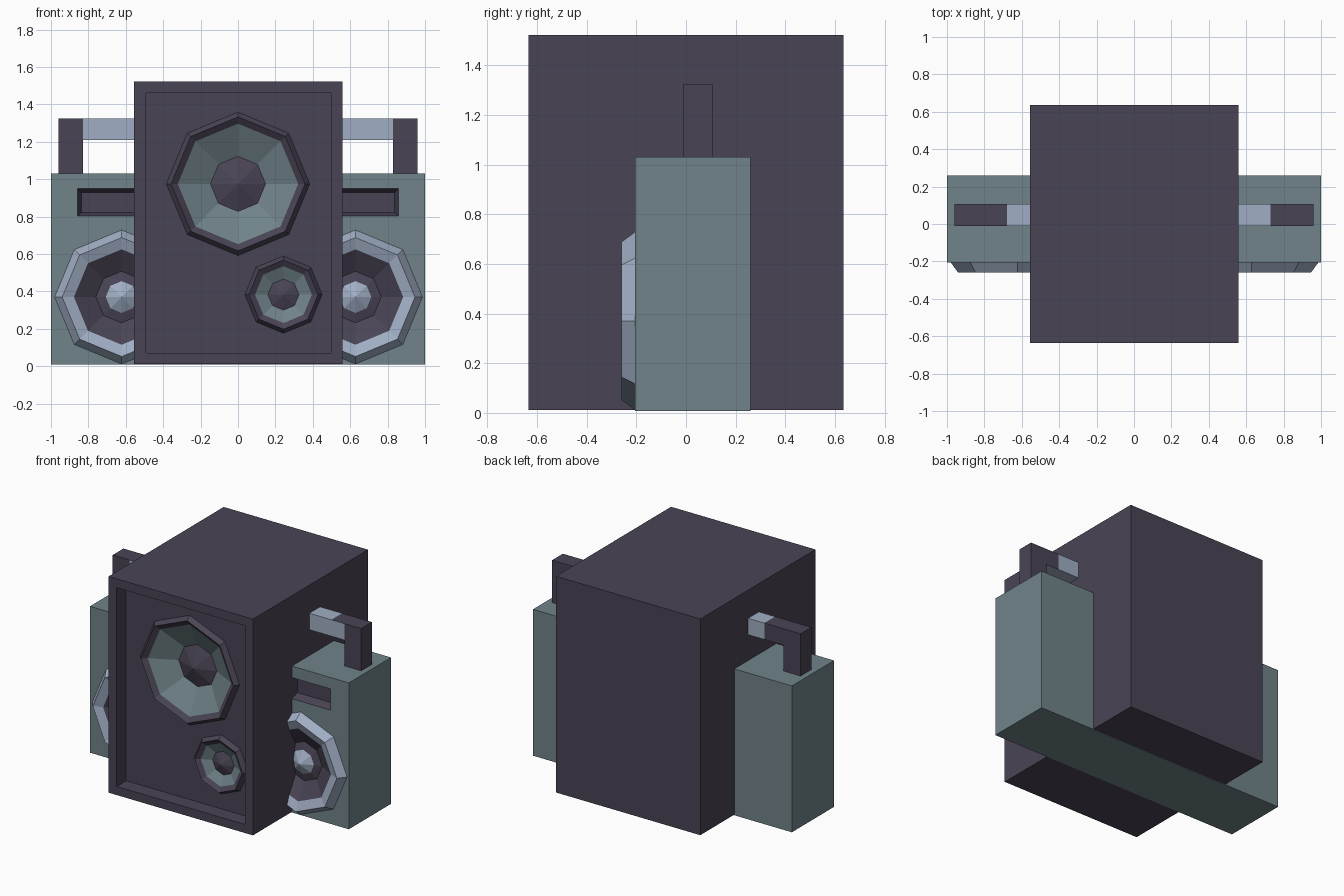
import bpy, bmesh, math

if "Cube" in bpy.data.objects:
    bpy.data.objects.remove(bpy.data.objects["Cube"])


def material(name, rgb):
    m = bpy.data.materials.new(name)
    lin = [((c / 255 + 0.055) / 1.055) ** 2.4 for c in rgb]
    m.diffuse_color = (*lin, 1)
    m.use_nodes = True
    m.node_tree.nodes["Principled BSDF"].inputs["Base Color"].default_value = m.diffuse_color
    return m


MATS = [material("dark_plum", (74, 68, 85)),
        material("grey_teal", (112, 131, 137)),
        material("pale_blue", (160, 174, 196))]
DARK, TEAL, PALE = 0, 1, 2


def finish(bm, name, mat=None):
    me = bpy.data.meshes.new(name)
    for m in MATS:
        me.materials.append(m)
    if mat is not None:
        for f in bm.faces:
            f.material_index = mat
    bm.to_mesh(me)
    bm.free()
    ob = bpy.data.objects.new(name, me)
    bpy.context.collection.objects.link(ob)
    return ob


def box(name, x, y, z, mat, flare=0.0):
    """Box from ranges; flare widens the front end."""
    bm = bmesh.new()
    bmesh.ops.create_cube(bm, size=1)
    for v in bm.verts:
        sx, sy, sz = (1 if c > 0 else -1 for c in v.co)
        g = flare if sy < 0 else 0
        v.co = (x[sx > 0] + g * sx, y[sy > 0], z[sz > 0] + g * sz)
    return finish(bm, name, mat)


def lathe(name, cx, cz, profile, mats, n=8):
    """Rings of (radius, y) from outside to centre, facing the front."""
    bm = bmesh.new()
    rings = []
    for r, y in profile:
        if r == 0:
            rings.append([bm.verts.new((cx, y, cz))] * n)
        else:
            rings.append([bm.verts.new((cx + r * math.cos(k * math.tau / n), y,
                                        cz + r * math.sin(k * math.tau / n)))
                          for k in range(n)])
    for a, b, m in zip(rings, rings[1:], mats):
        for k in range(n):
            j = (k + 1) % n
            vs = []
            for v in (a[k], a[j], b[j], b[k]):
                if v not in vs:
                    vs.append(v)
            bm.faces.new(vs).material_index = m
    return finish(bm, name)


def cut(target, cutter):
    mod = target.modifiers.new("cut", 'BOOLEAN')
    mod.operation = 'DIFFERENCE'
    mod.solver = 'EXACT'
    mod.object = cutter
    bpy.context.view_layer.objects.active = target
    bpy.ops.object.modifier_apply(modifier=mod.name)
    bpy.data.objects.remove(cutter)


def hole(target, cx, cz, r, y0, y1, mat):
    c = lathe("hole_cutter", cx, cz, [(0, y1), (r, y1), (r, y0), (0, y0)], [mat] * 3)
    bm = bmesh.new()
    bm.from_mesh(c.data)
    bmesh.ops.recalc_face_normals(bm, faces=bm.faces)
    bm.to_mesh(c.data)
    bm.free()
    cut(target, c)


# Large speaker cabinet with recessed front panel
cabinet = box("speaker_cabinet", (-0.555, 0.56), (-0.635, 0.635), (0.012, 1.522), DARK)
cut(cabinet, box("panel_cutter", (-0.493, 0.498), (-0.7, -0.53), (0.072, 1.46), DARK))
hole(cabinet, 0.0, 0.975, 0.335, -0.6, -0.40, DARK)
hole(cabinet, 0.243, 0.383, 0.165, -0.6, -0.45, DARK)

# Woofer and tweeter on the cabinet
lathe("woofer", 0.0, 0.975,
      [(0.385, -0.528), (0.358, -0.562), (0.322, -0.535), (0.12, -0.43), (0, -0.43)],
      [DARK, DARK, TEAL, TEAL])
lathe("woofer_dome", 0.0, 0.975, [(0.16, -0.44), (0, -0.495)], [DARK])
lathe("tweeter", 0.243, 0.383,
      [(0.208, -0.528), (0.185, -0.562), (0.152, -0.54), (0.07, -0.50), (0, -0.50)],
      [DARK, DARK, TEAL, TEAL])
lathe("tweeter_dome", 0.243, 0.383, [(0.083, -0.508), (0, -0.54)], [DARK])

# Wide radio body behind, with a dark display slot
radio = box("radio_body", (-1, 1), (-0.205, 0.26), (0.008, 1.03), TEAL)
cut(radio, box("slot_cutter", (-0.838, 0.838), (-0.265, -0.145), (0.822, 0.93), DARK, 0.04))
for f in radio.data.polygons:
    c = f.center
    if -0.204 < c.y < -0.14 and 0.78 < c.z < 0.97 and abs(c.x) < 0.9:
        f.material_index = DARK

# Side speakers on the radio
for side, cx in (("left", -0.622), ("right", 0.628)):
    hole(radio, cx, 0.37, 0.27, -0.3, -0.13, DARK)
    lathe(side + "_speaker", cx, 0.37,
          [(0.362, -0.2), (0.318, -0.26), (0.255, -0.235), (0.138, -0.165), (0.085, -0.18), (0, -0.225)],
          [PALE, PALE, DARK, DARK, PALE])

# Handle: posts, dark sleeves with pale front and underside, pale bar
HY, HZ = (-0.012, 0.107), (1.21, 1.325)
inner = {-1: 0.68, 1: 0.73}
for s, side in ((-1, "left"), (1, "right")):
    box(side + "_handle_post", sorted((s * 0.83, s * 0.96)), HY, (1.03, 1.325), DARK)
    sleeve = box(side + "_handle_sleeve", sorted((s * inner[s], s * 0.83)), HY, HZ, DARK)
    for f in sleeve.data.polygons:
        if f.normal.y < -0.5 or f.normal.z < -0.5:
            f.material_index = PALE
box("handle_bar", (-inner[-1], inner[1]), HY, HZ, PALE)
